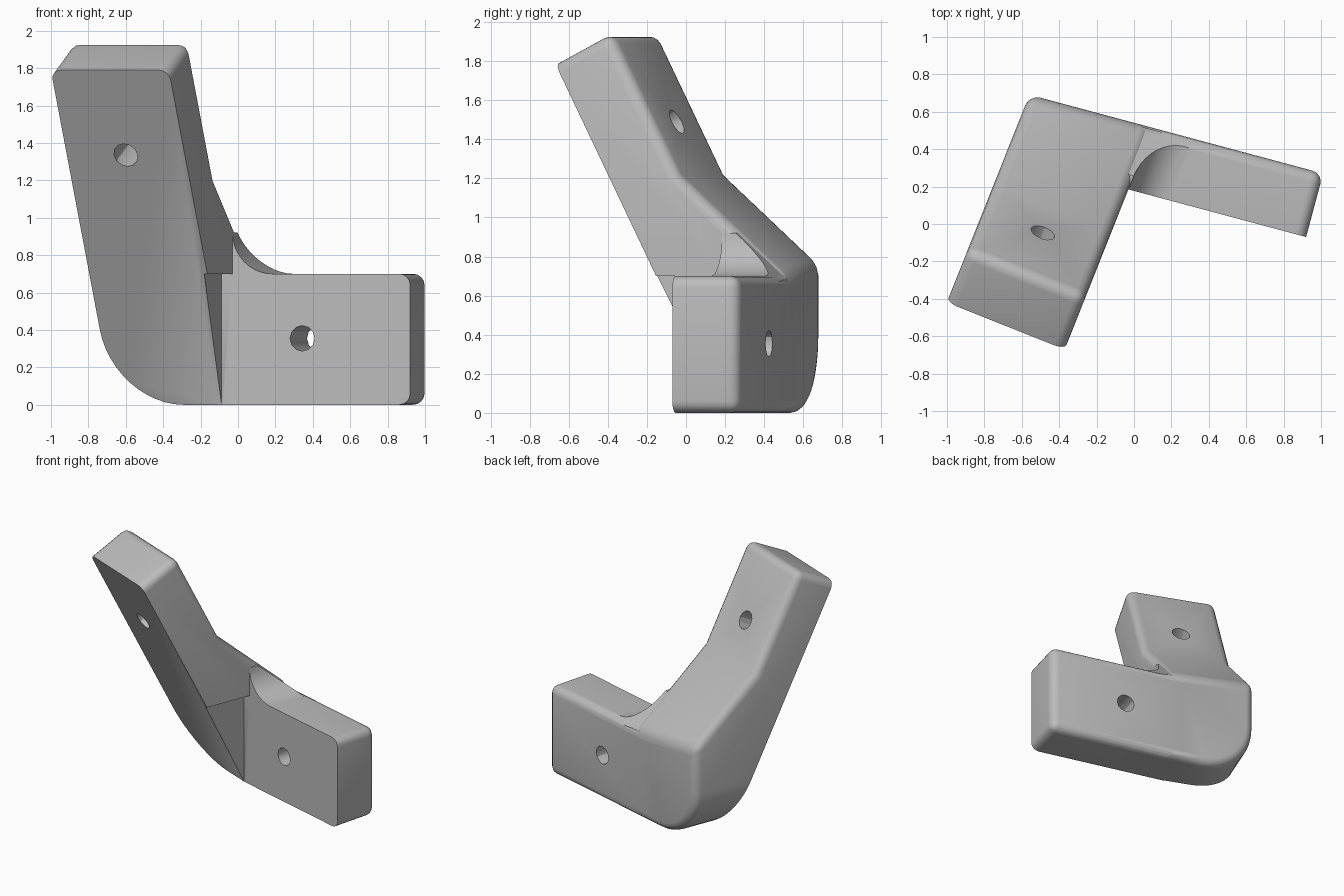
import bpy, bmesh, math
from mathutils import Vector, Matrix

cube = bpy.data.objects.get("Cube")
if cube:
    bpy.data.objects.remove(cube)

# Horizontal directions of the two arms
UP = Vector((0, 0, 1))
t, f = math.radians(21.7), math.radians(15)
LEAN = Vector((-math.sin(t), -math.cos(t), 0))     # the way the tall arm leans
WIDE = Vector((math.cos(t), -math.sin(t), 0))      # across the tall arm
ALONG = Vector((math.cos(f), -math.sin(f), 0))     # along the low arm
BACK = Vector((math.sin(f), math.cos(f), 0))       # through the low arm

FRONT_V, BACK_V, TOP = 0.171, 0.5226, 0.70
SIDE_L, SIDE_R = -0.775, -0.096
ROUND = 0.06

grey = bpy.data.materials.new("plain grey")
grey.use_nodes = True
colour = (0.5, 0.5, 0.5, 1)
grey.diffuse_color = colour
grey.node_tree.nodes["Principled BSDF"].inputs["Base Color"].default_value = colour


def prism(profile, across, depth, lo, hi):
    """Extrude an (across, up) profile along depth."""
    bm = bmesh.new()
    vs = [bm.verts.new(across * a + UP * z + depth * lo) for a, z in profile]
    face = bm.faces.new(vs)
    new = bmesh.ops.extrude_face_region(bm, geom=[face])["geom"]
    moved = [g for g in new if isinstance(g, bmesh.types.BMVert)]
    bmesh.ops.translate(bm, verts=moved, vec=depth * (hi - lo))
    bmesh.ops.recalc_face_normals(bm, faces=bm.faces)
    return bm


def trim(bm, point, normal):
    """Cut off everything on the normal side and close the cut."""
    geom = bm.verts[:] + bm.edges[:] + bm.faces[:]
    bmesh.ops.bisect_plane(bm, geom=geom, plane_co=point, plane_no=normal, clear_outer=True)
    rim = [e for e in bm.edges if e.is_boundary]
    bmesh.ops.holes_fill(bm, edges=rim, sides=0)
    bmesh.ops.recalc_face_normals(bm, faces=bm.faces)


def faces_way(face, normal):
    return face.normal.dot(normal) > 0.99


def touches(edge, normal):
    return any(faces_way(fc, normal) for fc in edge.link_faces)


def bevel(bm, edges, size, segments):
    bmesh.ops.bevel(bm, geom=edges, offset=size, offset_type='OFFSET', segments=segments,
                    profile=0.5, affect='EDGES', clamp_overlap=True)


def finish(bm, name):
    bmesh.ops.recalc_face_normals(bm, faces=bm.faces)
    mesh = bpy.data.meshes.new(name)
    bm.to_mesh(mesh)
    bm.free()
    mesh.materials.append(grey)
    obj = bpy.data.objects.new(name, mesh)
    bpy.context.collection.objects.link(obj)
    return obj


def combine(target, other, operation):
    mod = target.modifiers.new(other.name, 'BOOLEAN')
    mod.operation, mod.solver, mod.object = operation, 'EXACT', other
    bpy.ops.object.select_all(action='DESELECT')
    bpy.context.view_layer.objects.active = target
    target.select_set(True)
    bpy.ops.object.modifier_apply(modifier=mod.name)
    bpy.data.objects.remove(other)


def drill(centre, axis):
    bm = bmesh.new()
    turn = axis.to_track_quat('Z', 'Y').to_matrix().to_4x4()
    bmesh.ops.create_cone(bm, cap_ends=True, segments=12, radius1=0.068, radius2=0.068,
                          depth=1.2, matrix=Matrix.Translation(centre) @ turn)
    return finish(bm, "hole_cutter")


# Tall leaning arm with its foot
knee, foot = (0.086, 1.22), (-0.9, 0.35)
bm = prism([(0.76, 1.79), (0.457, 1.945), knee, foot, (-0.9, 0), (-0.155, 0)],
           LEAN, WIDE, SIDE_L, SIDE_R)
trim(bm, BACK * BACK_V, BACK)
under = (LEAN * 1.956 - UP).normalized()
web = (UP * (knee[0] - foot[0]) - LEAN * (knee[1] - foot[1])).normalized()
bevel(bm, [e for e in bm.edges if touches(e, -WIDE) and touches(e, -UP)], 0.4, 12)
bm.normal_update()
bevel(bm, [e for e in bm.edges if e.calc_face_angle_signed(0) > 0.5
           and not touches(e, under) and not (touches(e, WIDE) and touches(e, -UP))], ROUND, 4)
body = finish(bm, "corner_bracket")

# Square pocket that clears the front of the low arm
pocket = prism([(-0.137, -0.2), (1.2, -0.2), (1.2, TOP), (-0.137, TOP)], ALONG, BACK, -1.2, FRONT_V)
combine(body, finish(pocket, "pocket_cutter"), 'DIFFERENCE')

# Low arm
bm = prism([(-0.16, 0), (0.907, 0), (0.907, TOP), (-0.16, TOP)], ALONG, BACK, FRONT_V, BACK_V)
bevel(bm, [e for e in bm.edges if not touches(e, -BACK) and not touches(e, -ALONG)
           and (touches(e, BACK) or touches(e, ALONG))], ROUND, 4)
combine(body, finish(bm, "low_arm"), 'UNION')

# Hollow fillet between the two arms
r = 0.22
arc = [(SIDE_R + r - r * math.sin(a), TOP + r - r * math.cos(a))
       for a in (math.pi / 2 * i / 10 for i in range(11))]
bm = prism([(SIDE_R - 0.1, TOP - 0.1), (SIDE_R + r, TOP - 0.1)] + arc + [(SIDE_R - 0.1, TOP + r)],
           WIDE, LEAN, -0.8, 0.2)
trim(bm, BACK * FRONT_V, -BACK)
trim(bm, BACK * (BACK_V - 0.01), BACK)
trim(bm, LEAN * knee[0] + UP * (knee[1] - 0.015), web)
combine(body, finish(bm, "fillet"), 'UNION')

# Screw holes
low_hole = ALONG * 0.31 + BACK * 0.35 + UP * 0.355
tall_hole = LEAN * 0.527 + WIDE * (SIDE_L + SIDE_R) / 2 + UP * 1.335
combine(body, drill(low_hole, BACK), 'DIFFERENCE')
combine(body, drill(tall_hole, under), 'DIFFERENCE')

bpy.ops.object.shade_smooth_by_angle(angle=math.radians(30))
